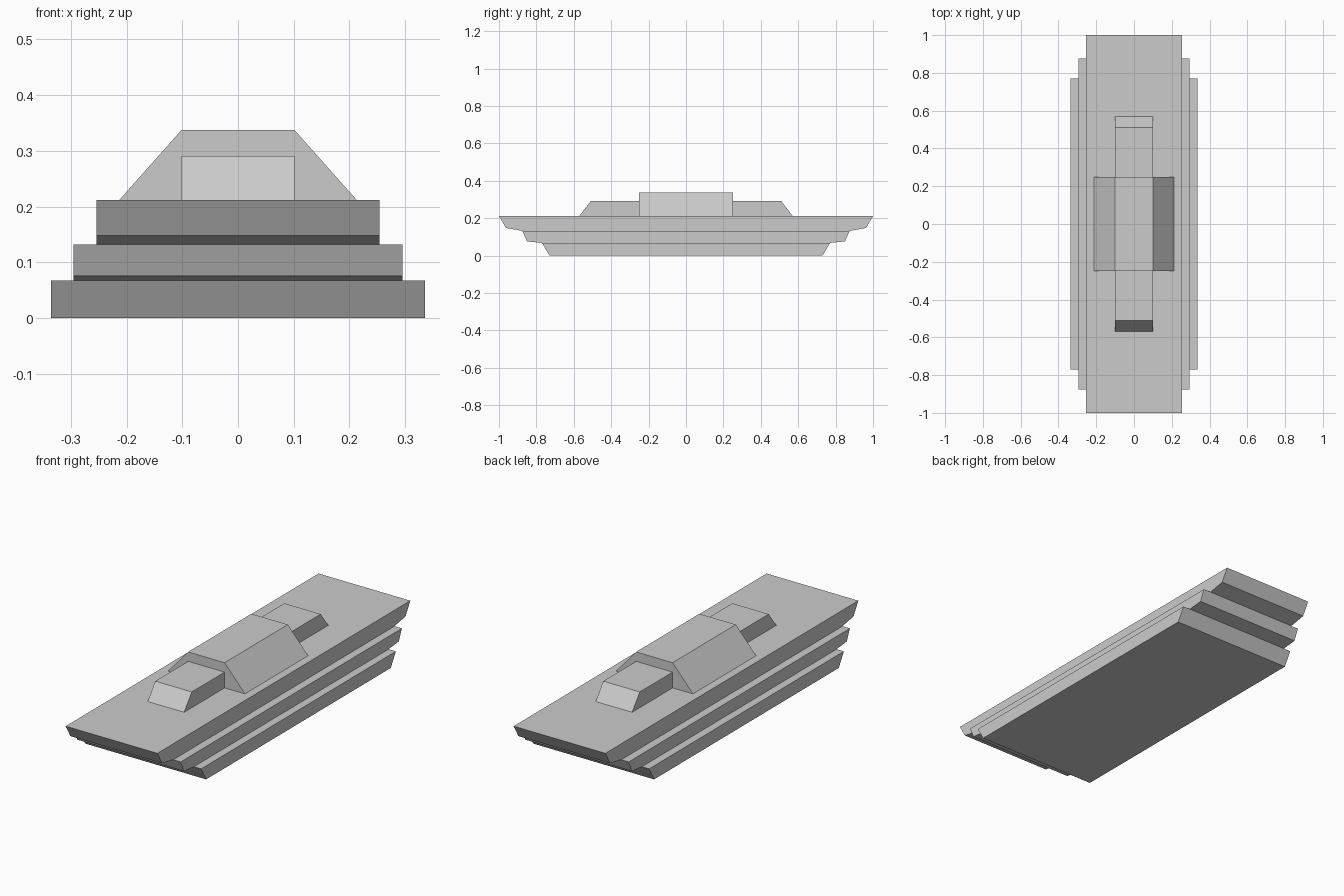
import bpy
import bmesh

if "Cube" in bpy.data.objects:
    bpy.data.objects.remove(bpy.data.objects["Cube"])


def prism(name, half_profile, half_depth, along):
    """Extrude a symmetric profile; half_profile lists (offset, z) from bottom to top."""
    outline = half_profile + [(-a, z) for a, z in reversed(half_profile)]
    bm = bmesh.new()
    if along == "x":
        verts = [bm.verts.new((-half_depth, a, z)) for a, z in outline]
        step = (2 * half_depth, 0, 0)
    else:
        verts = [bm.verts.new((a, -half_depth, z)) for a, z in outline]
        step = (0, 2 * half_depth, 0)
    face = bm.faces.new(verts)
    ext = bmesh.ops.extrude_face_region(bm, geom=[face], use_keep_orig=True)
    moved = [g for g in ext["geom"] if isinstance(g, bmesh.types.BMVert)]
    bmesh.ops.translate(bm, verts=moved, vec=step)
    bmesh.ops.recalc_face_normals(bm, faces=bm.faces)
    mesh = bpy.data.meshes.new(name)
    bm.to_mesh(mesh)
    bm.free()
    obj = bpy.data.objects.new(name, mesh)
    bpy.context.collection.objects.link(obj)
    return obj


# Three stacked hull tiers, longer and narrower towards the top
prism("lower_hull", [(0.73, 0.0), (0.77, 0.068)], 0.335, "x")
prism("middle_hull", [(0.77, 0.068), (0.85, 0.076), (0.875, 0.132)], 0.295, "x")
prism("upper_hull", [(0.875, 0.132), (0.963, 0.148), (1.0, 0.212)], 0.254, "x")

# Cabin with sloped sides, crossed by a long low block with sloped ends
prism("cabin", [(0.213, 0.212), (0.101, 0.338)], 0.25, "y")
prism("long_deckhouse", [(0.57, 0.212), (0.51, 0.291)], 0.101, "x")
